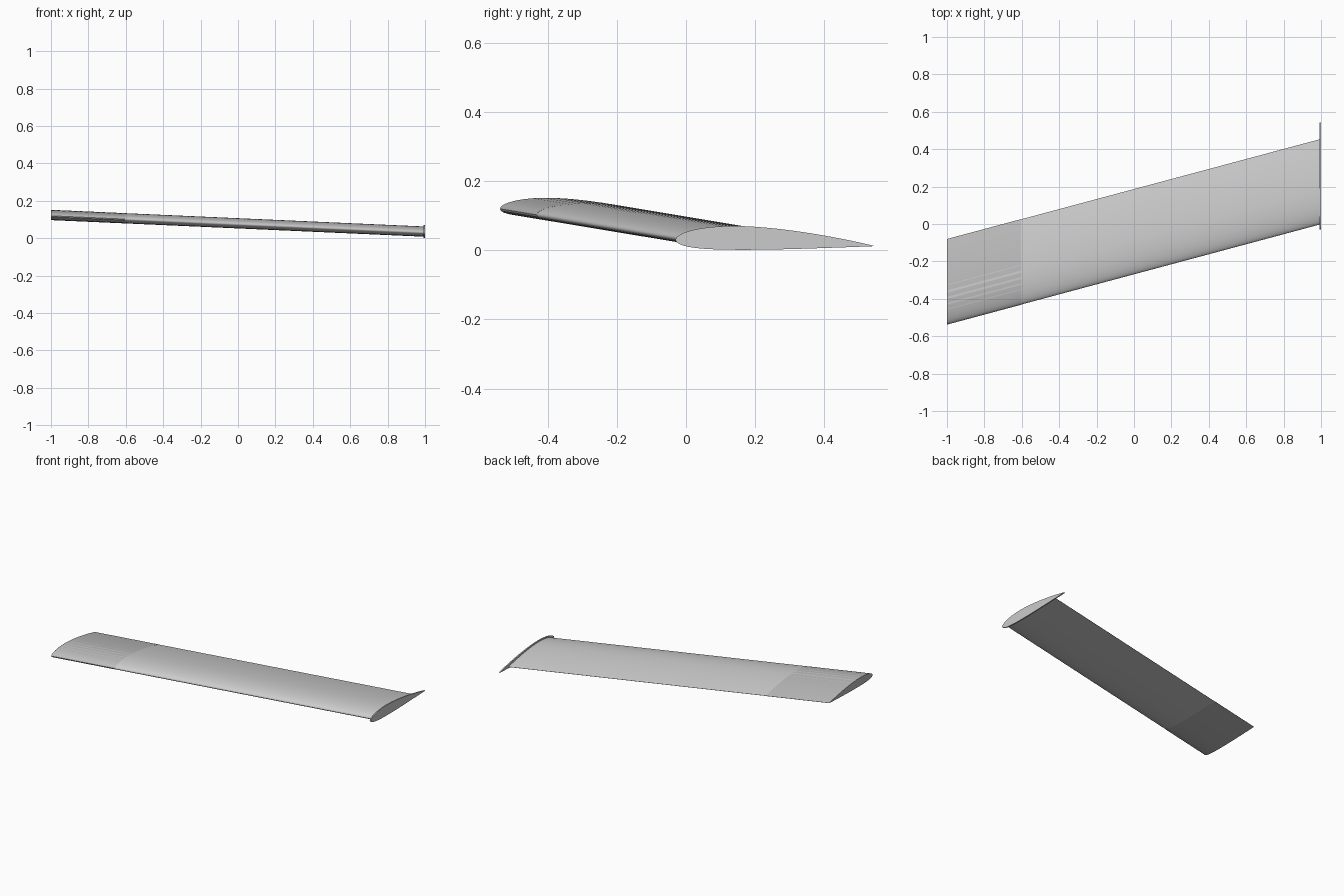
import bpy, bmesh, math

if "Cube" in bpy.data.objects:
    bpy.data.objects.remove(bpy.data.objects["Cube"])

INCIDENCE = math.radians(1.8)
SWEEP = 0.268       # rearward shift per unit of span
DROP = 0.0445       # downward shift per unit of span
CHORD = 0.456


def airfoil(count, thick=0.12, camber=0.02, peak=0.4):
    """Cambered section on a unit chord, running from the tail over the top and back."""
    upper, lower = [], []
    for i in range(count + 1):
        u = 0.5 * (1 - math.cos(math.pi * i / count))
        t = 5 * thick * (0.2969 * math.sqrt(u) - 0.126 * u - 0.3516 * u**2
                         + 0.2843 * u**3 - 0.1015 * u**4)
        if u < peak:
            c = camber / peak**2 * (2 * peak * u - u * u)
        else:
            c = camber / (1 - peak)**2 * (1 - 2 * peak + 2 * peak * u - u * u)
        upper.append((u, c + t))
        lower.append((u, c - t))
    return upper[::-1] + lower[1:]


def section(x, count, chord, lead_y, lead_z):
    """Place the section at a span position, tilted nose up."""
    ca, sa = math.cos(INCIDENCE), math.sin(INCIDENCE)
    return [(x, lead_y + chord * (u * ca + v * sa), lead_z + chord * (v * ca - u * sa))
            for u, v in airfoil(count)]


def wing_section(x, count, grow=0.0):
    return section(x, count, CHORD + 2 * grow,
                   -0.001 + SWEEP * (x - 1) - grow, 0.031 - DROP * (x - 1))


def loft(name, a, b, color=None):
    bm = bmesh.new()
    va, vb = [bm.verts.new(p) for p in a], [bm.verts.new(p) for p in b]
    n = len(va)
    for i in range(n):
        j = (i + 1) % n
        bm.faces.new((va[i], va[j], vb[j], vb[i]))
    bm.faces.new(va)
    bm.faces.new(vb)
    bmesh.ops.recalc_face_normals(bm, faces=bm.faces)
    mesh = bpy.data.meshes.new(name)
    bm.to_mesh(mesh)
    bm.free()
    obj = bpy.data.objects.new(name, mesh)
    bpy.context.collection.objects.link(obj)
    if color:
        mat = bpy.data.materials.new(name + "_grey")
        mat.diffuse_color = color
        mat.use_nodes = True
        mat.node_tree.nodes["Principled BSDF"].inputs["Base Color"].default_value = mat.diffuse_color
        mesh.materials.append(mat)
    bpy.ops.object.select_all(action='DESELECT')
    obj.select_set(True)
    bpy.context.view_layer.objects.active = obj
    bpy.ops.object.shade_smooth_by_angle(angle=math.radians(30))
    return obj


# Main swept wing panel
loft("wing_panel", wing_section(-0.999, 40), wing_section(0.995, 40))

# Darker sleeve around the inner end
loft("root_sleeve", wing_section(-1.0, 20, 0.001), wing_section(-0.605, 20, 0.001),
     (0.5, 0.5, 0.5, 1))

# Thin end plate with an enlarged wing section
plate = dict(count=40, chord=0.572, lead_y=-0.03, lead_z=0.0305)
loft("end_plate", section(0.992, **plate), section(1.0, **plate))
